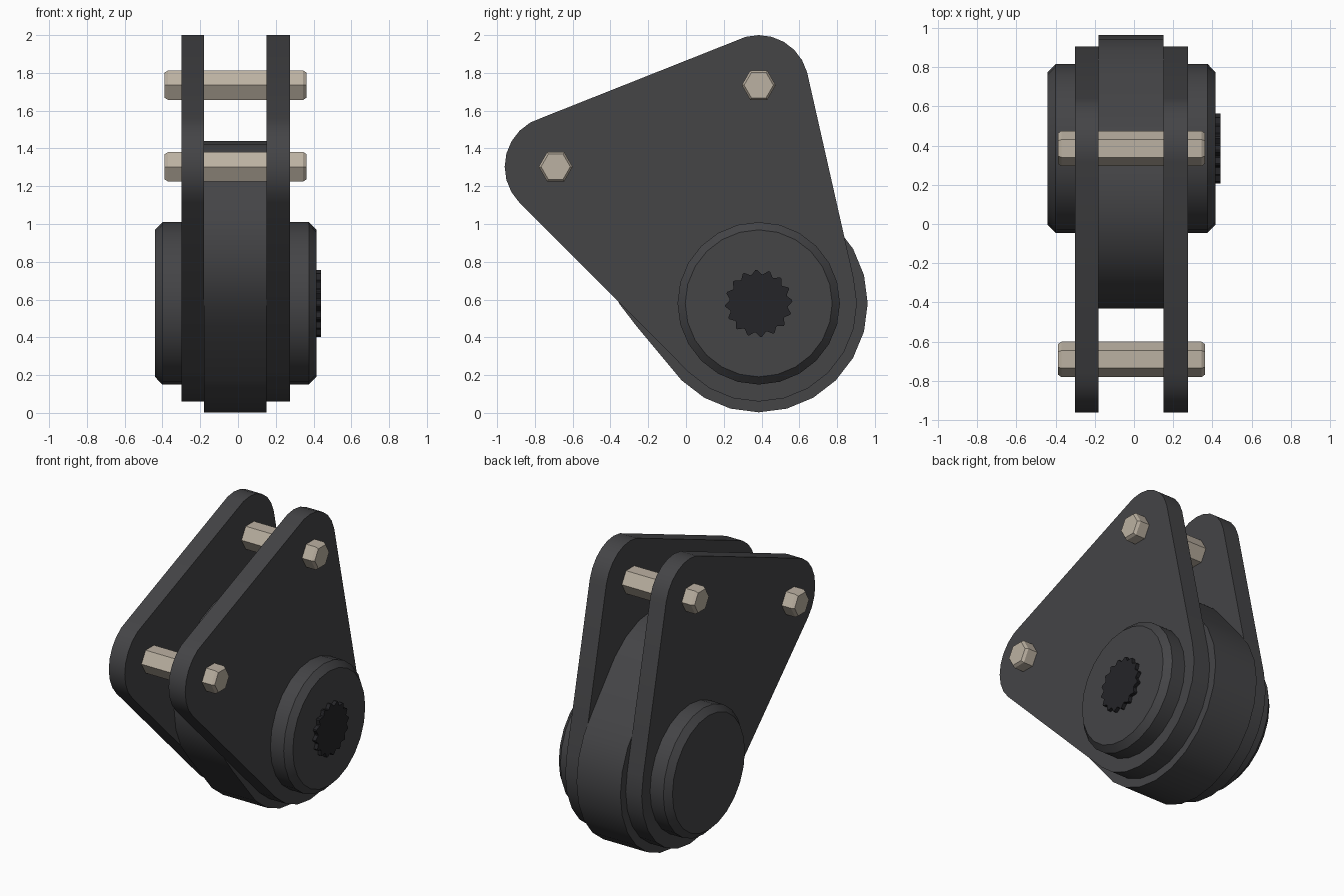
import bpy, bmesh, math
from mathutils import Vector, geometry

if "Cube" in bpy.data.objects:
    bpy.data.objects.remove(bpy.data.objects["Cube"])


def material(name, rgb):
    m = bpy.data.materials.new(name)
    m.diffuse_color = (*rgb, 1)
    m.use_nodes = True
    m.node_tree.nodes["Principled BSDF"].inputs["Base Color"].default_value = m.diffuse_color
    return m


DARK = material("dark_metal", (0.058, 0.058, 0.062))
BLACK = material("black_metal", (0.018, 0.018, 0.021))
BEIGE = material("pale_metal", (0.50, 0.44, 0.36))


def circle(y, z, r, n=24):
    return [Vector((y + r * math.cos(2 * math.pi * i / n),
                    z + r * math.sin(2 * math.pi * i / n))) for i in range(n)]


def hull(*circles):
    pts = [p for c in circles for p in circle(*c)]
    return [pts[i] for i in geometry.convex_hull_2d(pts)]


def loft(name, outline, sections, mat, centre=(0, 0), smooth=True):
    """Sweep a y-z outline along x; each section is (x, scale about centre)."""
    c = Vector(centre)
    bm = bmesh.new()
    rings = []
    for x, s in sections:
        ring = []
        for p in outline:
            q = c + (p - c) * s
            ring.append(bm.verts.new((x, q.x, q.y)))
        rings.append(ring)
    n = len(outline)
    for a, b in zip(rings, rings[1:]):
        for i in range(n):
            j = (i + 1) % n
            bm.faces.new((a[i], a[j], b[j], b[i]))
    bm.faces.new(rings[0])
    bm.faces.new(rings[-1])
    bmesh.ops.recalc_face_normals(bm, faces=bm.faces)
    mesh = bpy.data.meshes.new(name)
    bm.to_mesh(mesh)
    bm.free()
    mesh.materials.append(mat)
    ob = bpy.data.objects.new(name, mesh)
    bpy.context.collection.objects.link(ob)
    if smooth:
        bpy.ops.object.select_all(action='DESELECT')
        ob.select_set(True)
        bpy.context.view_layer.objects.active = ob
        bpy.ops.object.shade_smooth_by_angle(angle=math.radians(25))
    return ob


HUB = (0.385, 0.58)
PINS = {"top_pin": (0.385, 1.735), "front_pin": (-0.69, 1.303)}

# Two rounded triangular side plates
plate = hull((*HUB, 0.52), (0.385, 1.735, 0.265), (-0.69, 1.303, 0.27))
for name, x0, x1 in (("left_plate", -0.30, -0.18), ("right_plate", 0.15, 0.275)):
    loft(name, plate, [(x0, 1), (x1, 1)], DARK)

# Rounded body sandwiched between the plates
body = hull((*HUB, 0.577), (0.145, 0.865, 0.575))
loft("centre_body", body, [(-0.18, 1), (0.15, 1)], DARK)

# Chamfered hub passing through everything
loft("hub", circle(*HUB, 0.43),
     [(-0.44, 0.905), (-0.40, 1), (0.375, 1), (0.415, 0.905)], DARK, HUB)

# Toothed shaft end standing proud of the right hub face
teeth = 16
spline = []
for i in range(teeth * 4):
    r = 0.178 if i % 4 in (0, 1) else 0.155
    a = 2 * math.pi * (i + (0.5 if i % 4 in (0, 2) else 0)) / (teeth * 4)
    spline.append(Vector((HUB[0] + r * math.cos(a), HUB[1] + r * math.sin(a))))
loft("splined_shaft", spline, [(0.40, 1), (0.44, 1)], BLACK, HUB, smooth=False)

# Hexagonal pins with chamfered ends
for name, c in PINS.items():
    loft(name, circle(*c, 0.09, 6),
         [(-0.388, 0.86), (-0.37, 1), (0.345, 1), (0.362, 0.86)], BEIGE, c, smooth=False)
